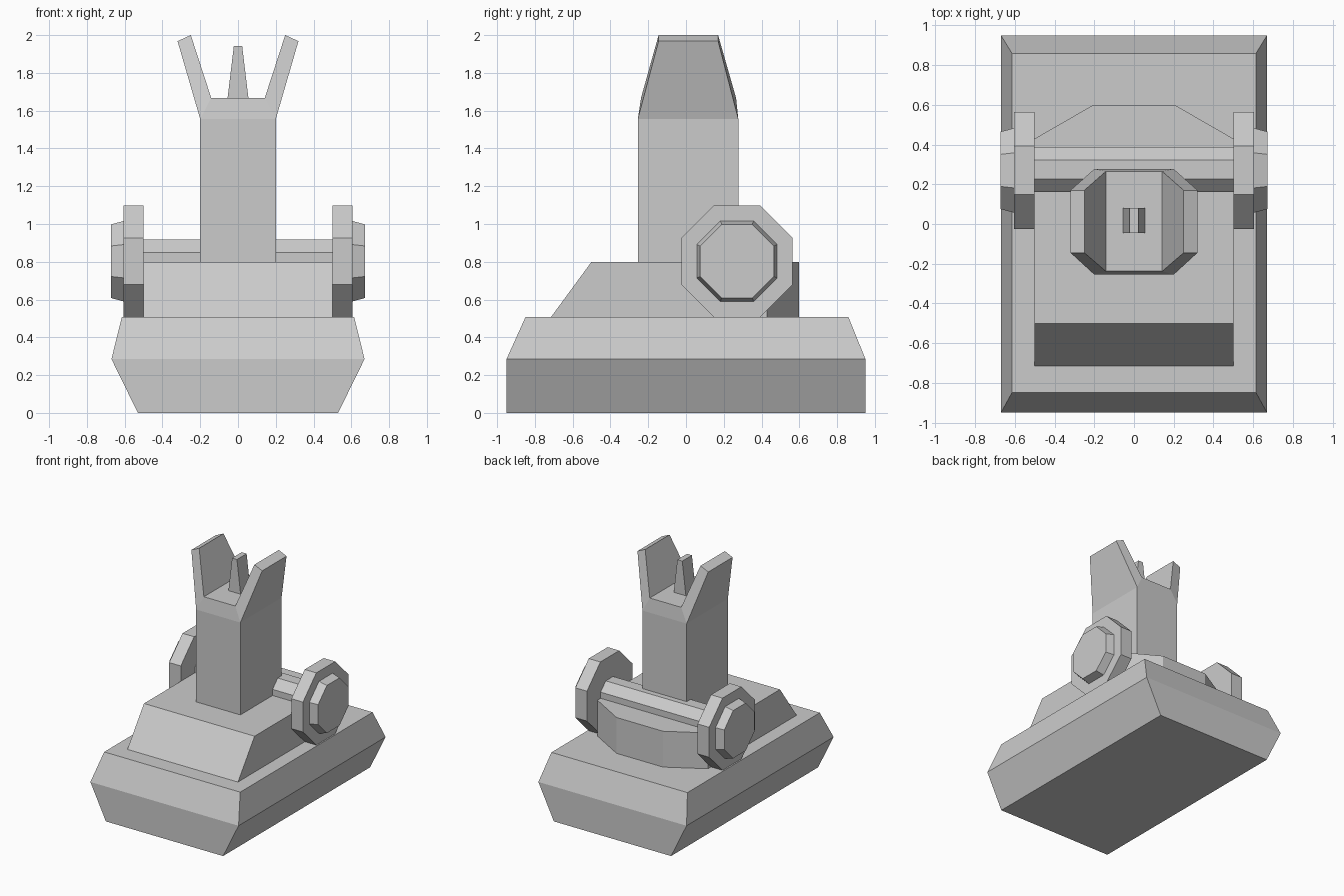
import bpy, bmesh, math

if "Cube" in bpy.data.objects:
    bpy.data.objects.remove(bpy.data.objects["Cube"])


def finish(name, bm):
    bmesh.ops.recalc_face_normals(bm, faces=bm.faces[:])
    me = bpy.data.meshes.new(name)
    bm.to_mesh(me)
    bm.free()
    ob = bpy.data.objects.new(name, me)
    bpy.context.collection.objects.link(ob)
    return ob


def loft(rings):
    """Closed solid through rings with equal vertex counts."""
    bm = bmesh.new()
    loops = [[bm.verts.new(p) for p in r] for r in rings]
    n = len(rings[0])
    for a, b in zip(loops, loops[1:]):
        for i in range(n):
            j = (i + 1) % n
            bm.faces.new((a[i], a[j], b[j], b[i]))
    bm.faces.new(loops[0])
    bm.faces.new(loops[-1])
    return bm


def rect(x, y0, y1, z):
    return [(-x, y0, z), (x, y0, z), (x, y1, z), (-x, y1, z)]


def octagon(x, apothem, y=0.27, z=0.803):
    r = apothem / math.cos(math.pi / 8)
    angles = [math.pi / 8 + k * math.pi / 4 for k in range(8)]
    return [(x, y + r * math.cos(a), z + r * math.sin(a)) for a in angles]


# Bevelled base
finish("base", loft([rect(0.53, -0.95, 0.95, 0),
                     rect(0.67, -0.95, 0.95, 0.285),
                     rect(0.615, -0.85, 0.86, 0.507)]))

# Raised block: sloped front, chamfered rear corners
def block_ring(front, z):
    return [(-0.5, front, z), (0.5, front, z), (0.5, 0.43, z),
            (0.21, 0.597, z), (-0.21, 0.597, z), (-0.5, 0.43, z)]

finish("raised_block", loft([block_ring(-0.715, 0.507), block_ring(-0.5, 0.8)]))

# Forked post: U-shaped fork swept left to right, its underside extruded into the column
def fork_ring(outer, inner):
    (xo, zo, fo, bo), (xi, zi, fi, bi) = outer, inner
    return [(xo, fo, zo), (xo, bo, zo), (xi, bi, zi), (xi, fi, zi)]

tip = ((0.32, 1.968, -0.145, 0.17), (0.25, 2.0, -0.145, 0.17))
root = ((0.2, 1.555, -0.255, 0.277), (0.142, 1.668, -0.238, 0.265))
flip = lambda pair: [(-p[0], *p[1:]) for p in pair]
bm = loft([fork_ring(*p) for p in (flip(tip), flip(root), root, tip)])
bm.normal_update()
under = [f for f in bm.faces if all(abs(v.co.z - 1.555) < 1e-4 for v in f.verts)]
ext = bmesh.ops.extrude_face_region(bm, geom=under)
for v in ext["geom"]:
    if isinstance(v, bmesh.types.BMVert):
        v.co.z = 0.8
left_over = [f for f in bm.faces if all(abs(v.co.z - 1.555) < 1e-4 for v in f.verts)]
if left_over:
    bmesh.ops.delete(bm, geom=left_over, context='FACES_ONLY')
finish("forked_post", bm)

# Tapered pin between the prongs
finish("centre_pin", loft([rect(0.055, -0.045, 0.08, 1.668),
                           rect(0.022, -0.045, 0.08, 1.943)]))

# Octagonal cross bar
finish("cross_bar", loft([octagon(-0.5, 0.114, 0.275), octagon(0.5, 0.114, 0.275)]))

# Octagonal discs with tapered knobs, one pair each side
for side, s in (("left", -1), ("right", 1)):
    finish(side + "_disc", loft([octagon(s * 0.5, 0.295), octagon(s * 0.605, 0.295)]))
    finish(side + "_knob", loft([octagon(s * 0.605, 0.213), octagon(s * 0.672, 0.195)]))
